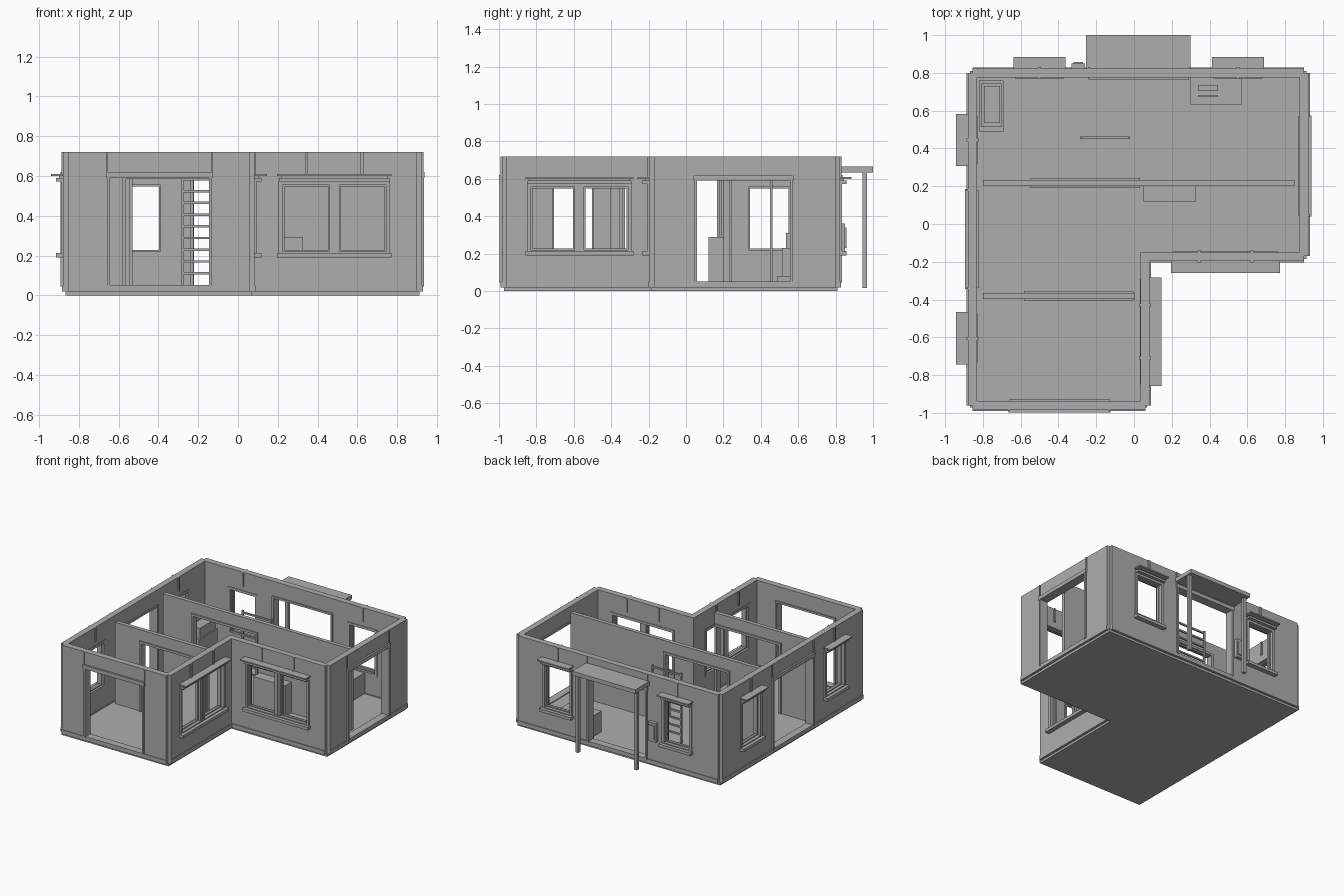
import bpy
import bmesh
from mathutils import Matrix, Vector

if "Cube" in bpy.data.objects:
    bpy.data.objects.remove(bpy.data.objects["Cube"])

GREY = (0.42, 0.42, 0.42, 1)
mat = bpy.data.materials.new("plain grey")
mat.use_nodes = True
mat.diffuse_color = GREY
mat.node_tree.nodes["Principled BSDF"].inputs["Base Color"].default_value = GREY

TOP, FLOOR, THICK = 0.72, 0.045, 0.048
SILL, HEAD, DOOR_TOP = 0.22, 0.555, 0.59


def build(name, boxes, place=lambda u, d: (u, d)):
    """One object from boxes (u0, u1, d0, d1, z0, z1); place maps u, d to x, y."""
    bm = bmesh.new()
    for u0, u1, d0, d1, z0, z1 in boxes:
        a = Vector((*place(u0, d0), z0))
        b = Vector((*place(u1, d1), z1))
        size = Vector([abs(v) for v in b - a])
        m = Matrix.Translation((a + b) / 2) @ Matrix.Diagonal((*size, 1))
        bmesh.ops.create_cube(bm, size=1, matrix=m)
    me = bpy.data.meshes.new(name)
    bm.to_mesh(me)
    bm.free()
    me.materials.append(mat)
    ob = bpy.data.objects.new(name, me)
    bpy.context.collection.objects.link(ob)
    return ob


def ring(u0, u1, z0, z1, w, d0, d1, bottom=True):
    """Frame of width w outside the given opening."""
    boxes = [(u0 - w, u0, d0, d1, z0, z1), (u1, u1 + w, d0, d1, z0, z1),
             (u0 - w, u1 + w, d0, d1, z1, z1 + w)]
    if bottom:
        boxes.append((u0 - w, u1 + w, d0, d1, z0 - w, z0))
    return boxes


def window(name, place, mid, double):
    half = 0.26 if double else 0.11
    hood = half + 0.028
    u0, u1 = mid - half, mid + half
    boxes = ring(u0, u1, SILL, HEAD, 0.02, -THICK - 0.004, 0.01)
    boxes += [(mid - hood, mid + hood, 0, 0.036, 0.19, 0.213),
              (mid - hood + 0.01, mid + hood - 0.01, 0, 0.036, 0.573, 0.59),
              (mid - hood, mid + hood, 0, 0.062, 0.6, 0.61),
              (mid - hood + 0.02, mid + hood - 0.02, 0, 0.02, 0.59, 0.6)]
    if double:
        boxes.append((mid - 0.025, mid + 0.025, -0.04, 0.004, SILL, HEAD))
        boxes.append((mid - 0.008, mid + 0.008, 0.004, 0.01, SILL, HEAD))
    # sash bars inside the casing
    panes = [(u0, mid - 0.025), (mid + 0.025, u1)] if double else [(u0, u1)]
    for a, b in panes:
        boxes += ring(a + 0.008, b - 0.008, SILL + 0.008, HEAD - 0.008, 0.008, -0.035, -0.015)
    # short ribs above the hood
    for c in ((mid - 0.14, mid + 0.14) if double else (mid,)):
        boxes.append((c - 0.008, c + 0.008, -THICK - 0.008, 0.008, 0.61, TOP))
    build(name, boxes, place)


def door(name, place, u0, u1):
    boxes = ring(u0 + 0.015, u1 - 0.015, FLOOR, DOOR_TOP, 0.015, -THICK - 0.01, 0.012, False)
    boxes += [(u0, u1, -THICK - 0.005, 0.006, 0.02, 0.052),
              (u0 - 0.005, u1 + 0.005, 0, 0.014, 0.59, 0.62)]
    # upright strips beside the panel over the door
    for u in (u0, u1):
        boxes.append((u - 0.004, u + 0.004, 0, 0.008, 0.62, TOP))
    build(name, boxes, place)


def wall(side, place, u0, u1, windows=(), doors=(), double=False):
    """Outer wall split into piers, lintels and aprons, with a plinth."""
    half = 0.26 if double else 0.11
    holes = [(m - half, m + half, SILL, HEAD) for m in windows]
    holes += [(a + 0.015, b - 0.015, 0.02, DOOR_TOP) for a, b in doors]
    boxes, plinth, cur = [], [], u0
    for a, b, z0, z1 in sorted(holes):
        boxes += [(cur, a, -THICK, 0, 0.02, TOP), (a, b, -THICK, 0, z1, TOP)]
        if z0 > 0.1:
            boxes.append((a, b, -THICK, 0, 0.02, z0))
        cur = b
    boxes.append((cur, u1, -THICK, 0, 0.02, TOP))
    cur = u0
    for a, b in doors:
        plinth.append((cur, a, -THICK - 0.006, 0.006, 0.018, 0.05))
        cur = b
    plinth.append((cur, u1, -THICK - 0.006, 0.006, 0.018, 0.05))
    build(side + "_wall", boxes, place)
    build(side + "_plinth", plinth, place)
    for i, m in enumerate(windows):
        window(f"{side}_window_{i + 1}", place, m, double)
    for a, b in doors:
        door(side + "_door_frame", place, a, b)


def face_x(pos, sign):
    return lambda u, d: (pos + sign * d, u)


def face_y(pos, sign):
    return lambda u, d: (u, pos + sign * d)


# Outer walls, leaving small notches at the outer corners
wall("back", face_y(0.823, 1), -0.855, 0.9, (-0.5, 0.55), ((-0.24, 0.29),))
wall("right", face_x(-0.88, -1), -0.96, 0.8, (-0.605, 0.445), ((-0.34, 0.18),))
wall("left", face_x(0.925, 1), -0.17, 0.8, (), ((0.045, 0.57),))
wall("wing_front", face_y(-0.985, -1), -0.855, 0.06, (), ((-0.66, -0.13),))
wall("wing_side", face_x(0.083, 1), -0.96, -0.15, (-0.57,), (), True)
wall("main_front", face_y(-0.197, -1), 0.037, 0.9, (0.485,), (), True)

# Floor and base slab
build("base_slab", [(-0.867, 0.912, -0.185, 0.81, 0, 0.02),
                    (-0.867, 0.07, -0.972, -0.185, 0, 0.02)])
build("floor", [(-0.835, 0.88, -0.155, 0.78, 0.02, FLOOR),
                (-0.835, 0.04, -0.94, -0.155, 0.02, FLOOR)])


# Inner partitions with wide framed openings
def partition(name, y, u0, u1, a, b):
    t = 0.016
    build(name, [(u0, a, -t, t, FLOOR, 0.69), (a, b, -t, t, DOOR_TOP, 0.69),
                 (b, u1, -t, t, FLOOR, 0.69)], face_y(y, 1))
    build(name + "_frame", ring(a + 0.015, b - 0.015, FLOOR, 0.585, 0.018, -0.026, 0.026, False),
          face_y(y, 1))


partition("front_partition", -0.38, -0.8, 0.004, -0.58, -0.005)
partition("rear_partition", 0.217, -0.8, 0.85, -0.545, 0.03)

# Porch roof on two posts
build("porch_roof", [(-0.255, 0.3, 0.82, 1.0, 0.635, 0.667)])
for n, x in (("right", -0.235), ("left", 0.28)):
    build(f"porch_post_{n}", [(x - 0.013, x + 0.013, 0.943, 0.969, 0.015, 0.64)])
build("wall_box", [(-0.33, -0.26, 0.823, 0.85, 0.21, 0.36),
                   (-0.32, -0.27, 0.85, 0.857, 0.23, 0.34)])

# Open shelf rack
rack = [(x, x + 0.012, 0.45, 0.463, FLOOR, 0.6) for x in (-0.285, -0.032)]
rack += [(-0.285, -0.02, 0.45, 0.463, z, z + 0.012)
         for z in [0.105 + 0.059 * i for i in range(9)]]
build("shelf_rack", rack)

# Furniture
build("counter", [(0.05, 0.328, 0.12, 0.2, FLOOR, 0.29)])
build("stepped_stove", [(-0.82, -0.69, 0.49, 0.76, FLOOR, 0.08),
                        (-0.81, -0.7, 0.513, 0.745, 0.08, 0.23),
                        (-0.795, -0.71, 0.535, 0.73, 0.23, 0.31)])
build("wash_stand", [(0.3, 0.57, 0.63, 0.775, FLOOR, 0.21),
                     (0.34, 0.445, 0.705, 0.732, 0.21, 0.225),
                     (0.34, 0.445, 0.673, 0.683, 0.21, 0.22)])
